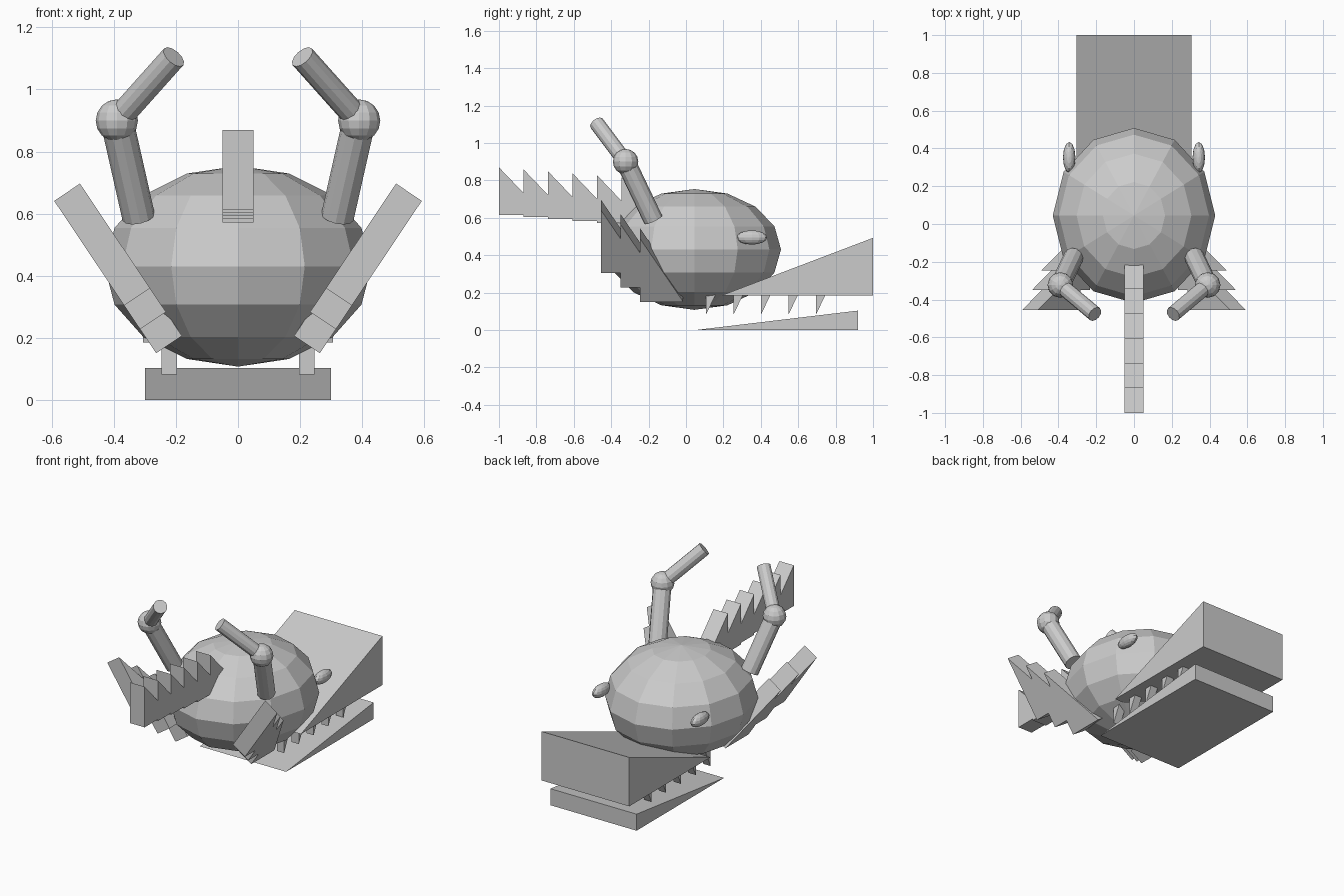
import bpy, bmesh, math
from mathutils import Matrix, Vector

if "Cube" in bpy.data.objects:
    bpy.data.objects.remove(bpy.data.objects["Cube"])

grey = bpy.data.materials.new("plain_grey")
grey.diffuse_color = (0.6, 0.6, 0.6, 1)
grey.use_nodes = True
grey.node_tree.nodes["Principled BSDF"].inputs["Base Color"].default_value = grey.diffuse_color


def finish(name, bm, mirror=False):
    """Turn a bmesh into a flat-shaded object, optionally mirrored over x."""
    bmesh.ops.recalc_face_normals(bm, faces=bm.faces)
    mesh = bpy.data.meshes.new(name)
    bm.to_mesh(mesh)
    bm.free()
    mesh.materials.append(grey)
    ob = bpy.data.objects.new(name, mesh)
    bpy.context.collection.objects.link(ob)
    if mirror:
        ob.modifiers.new("mirror", 'MIRROR')
    return ob


def ellipsoid(name, centre, radii, mirror=False):
    bm = bmesh.new()
    mat = Matrix.Translation(centre) @ Matrix.Diagonal((*radii, 1))
    bmesh.ops.create_uvsphere(bm, u_segments=12, v_segments=8, radius=1, matrix=mat)
    return finish(name, bm, mirror)


def rod(name, a, b, r):
    a, b = Vector(a), Vector(b)
    rot = (b - a).to_track_quat('Z', 'Y').to_matrix().to_4x4()
    bm = bmesh.new()
    bmesh.ops.create_cone(bm, cap_ends=True, segments=12, radius1=r, radius2=r,
                          depth=(b - a).length,
                          matrix=Matrix.Translation((a + b) / 2) @ rot)
    return finish(name, bm, True)


def add_prism(bm, profile, width, mat=Matrix()):
    """Extrude a (y, z) triangle along x, centred on x = 0, then place it."""
    rings = [[bm.verts.new(mat @ Vector((x, y, z))) for y, z in profile]
             for x in (-width / 2, width / 2)]
    bm.faces.new(rings[0])
    bm.faces.new(rings[1])
    n = len(profile)
    for i in range(n):
        j = (i + 1) % n
        bm.faces.new((rings[0][i], rings[0][j], rings[1][j], rings[1][i]))


# Rounded head
ellipsoid("head", (0, 0.045, 0.431), (0.43, 0.463, 0.323))

# Eyes
ellipsoid("eyes", (0.343, 0.352, 0.495), (0.033, 0.082, 0.038), True)

# Wedge-shaped jaws
bm = bmesh.new()
add_prism(bm, [(0.19, 0.185), (1.0, 0.185), (1.0, 0.493)], 0.61)
finish("upper_jaw", bm)
bm = bmesh.new()
add_prism(bm, [(0.05, 0), (0.92, 0), (0.92, 0.104)], 0.6)
finish("lower_jaw", bm)

# Teeth under the upper jaw
bm = bmesh.new()
for i in range(5):
    y = 0.107 + 0.147 * i
    add_prism(bm, [(y, 0.082), (y + 0.05, 0.187), (y, 0.187)], 0.05,
              Matrix.Translation((0.221, 0, 0)))
finish("teeth", bm, True)

# Centre crest of overlapping wedges
bm = bmesh.new()
for i in range(6):
    y, z = -1 + 0.131 * i, 0.614 - 0.0105 * i
    add_prism(bm, [(y, z), (y + 0.245, z), (y, z + 0.256)], 0.1)
finish("centre_crest", bm)

# Side crests of overlapping wedges, leaning outwards
lean = Matrix.Translation((0.222, 0, 0.179)) @ Matrix.Rotation(math.radians(33.8), 4, 'Y')
bm = bmesh.new()
for i in range(3):
    y, h = -0.455 + 0.105 * i, 0.0925 * (2 - i)
    add_prism(bm, [(y, h), (y + 0.23, h), (y, h + 0.405)], 0.1, lean)
finish("side_crests", bm, True)

# Jointed feelers
joint = (0.39, -0.323, 0.9)
rod("feeler_lower", (0.32, -0.175, 0.59), joint, 0.053)
ellipsoid("feeler_joint", joint, (0.068, 0.068, 0.068), True)
rod("feeler_upper", joint, (0.207, -0.477, 1.105), 0.041)
